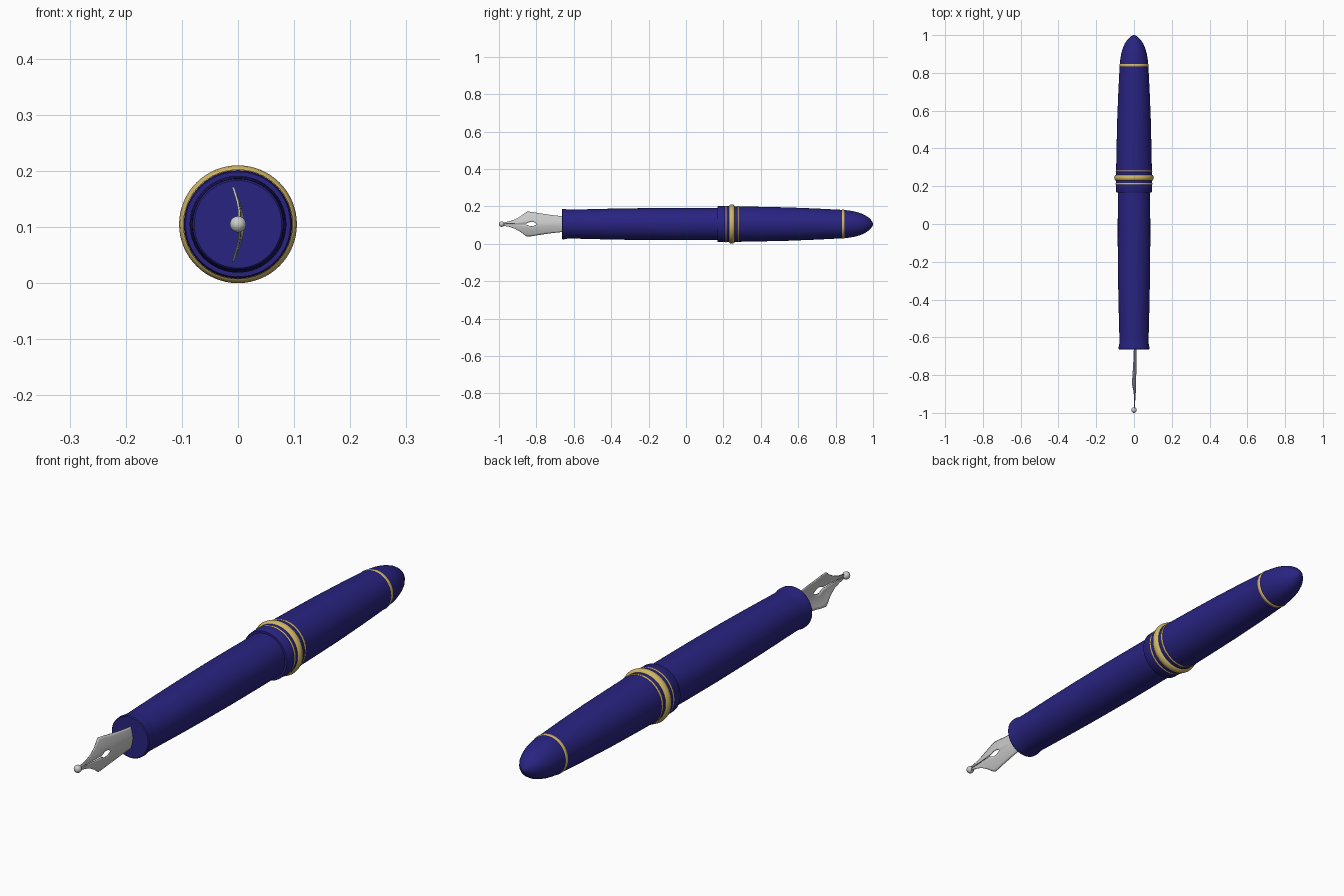
import bpy, bmesh, math

if "Cube" in bpy.data.objects:
    bpy.data.objects.remove(bpy.data.objects["Cube"])

ZC = 0.105  # height of the pen axis


def material(name, rgb):
    m = bpy.data.materials.new(name)
    m.diffuse_color = (*rgb, 1)
    m.use_nodes = True
    m.node_tree.nodes["Principled BSDF"].inputs["Base Color"].default_value = m.diffuse_color
    return m


BLUE = material("blue_resin", (0.022, 0.017, 0.22))
GOLD = material("gold", (0.62, 0.46, 0.13))


def finish(bm, name, mat=None, angle=35):
    bmesh.ops.remove_doubles(bm, verts=bm.verts, dist=1e-5)
    bmesh.ops.recalc_face_normals(bm, faces=bm.faces)
    me = bpy.data.meshes.new(name)
    bm.to_mesh(me)
    bm.free()
    ob = bpy.data.objects.new(name, me)
    bpy.context.collection.objects.link(ob)
    ob.location.z = ZC
    if mat:
        me.materials.append(mat)
    bpy.ops.object.select_all(action='DESELECT')
    bpy.context.view_layer.objects.active = ob
    ob.select_set(True)
    bpy.ops.object.shade_smooth_by_angle(angle=math.radians(angle))
    return ob


def lathe(name, profile, mat, closed=False, n=64):
    """Revolve (y, radius) points about the y axis."""
    bm = bmesh.new()
    rings = [[bm.verts.new((r * math.cos(2 * math.pi * i / n), y, r * math.sin(2 * math.pi * i / n)))
              for i in range(n)] for y, r in profile]
    pairs = list(zip(rings, rings[1:]))
    if closed:
        pairs.append((rings[-1], rings[0]))
    for a, b in pairs:
        for i in range(n):
            j = (i + 1) % n
            bm.faces.new((a[i], a[j], b[j], b[i]))
    if not closed:
        bm.faces.new(rings[0])
        bm.faces.new(rings[-1])
    return finish(bm, name, mat)


# Barrel with flared grip end
lathe("barrel", [(-0.664, 0.078), (-0.661, 0.081), (-0.652, 0.0815), (-0.635, 0.078), (-0.61, 0.0772),
                 (-0.52, 0.0795), (-0.4, 0.0825), (-0.28, 0.0845), (-0.1, 0.0862), (0.05, 0.086),
                 (0.2, 0.085)], BLUE)

# Cap: lip, body, rounded end
lathe("cap_lip", [(0.168, 0.083), (0.168, 0.0935), (0.171, 0.0955), (0.21, 0.0965), (0.25, 0.0965)], BLUE)
lathe("cap_body", [(0.24, 0.0955), (0.29, 0.0945), (0.4, 0.0925), (0.55, 0.089), (0.7, 0.083),
                   (0.838, 0.076)], BLUE)
lathe("cap_end", [(0.836, 0.076), (0.87, 0.073), (0.9, 0.068), (0.93, 0.0595), (0.955, 0.049),
                  (0.975, 0.036), (0.99, 0.021), (0.997, 0.011), (1.0, 0.003)], BLUE)

# Gold trim bands: (name, position, ring radius, half width, half depth)
for name, y, r, w, d in (("main_band", 0.245, 0.0925, 0.0165, 0.0125),
                         ("front_thin_band", 0.213, 0.0945, 0.0045, 0.0035),
                         ("rear_thin_band", 0.28, 0.0935, 0.0045, 0.0035),
                         ("end_band", 0.84, 0.074, 0.008, 0.0035)):
    lathe(name, [(y + w * math.cos(k * math.pi / 6), r + d * math.sin(k * math.pi / 6))
                 for k in range(12)], GOLD, closed=True)

# Nib: curved blade standing in the y-z plane, split by slit and breather hole
# stations: (y, half height, slit half height, centre x)
STATIONS = [(-0.98, 0.008, 0.001, 0.003), (-0.945, 0.014, 0.0015, 0.004), (-0.915, 0.024, 0.002, 0.006),
            (-0.885, 0.041, 0.0025, 0.008), (-0.855, 0.063, 0.003, 0.01), (-0.847, 0.0665, 0.006, 0.01),
            (-0.833, 0.065, 0.012, 0.01), (-0.815, 0.0625, 0.011, 0.01), (-0.795, 0.059, 0, 0.01),
            (-0.72, 0.048, 0, 0.01), (-0.67, 0.0425, 0, 0.01), (-0.63, 0.04, 0, 0.01)]
COLS = 6
bm = bmesh.new()
for side in (1, -1):
    grid = []
    for y, h, s, cx in STATIONS:
        row = []
        for k in range(COLS + 1):
            z = s + (h - s) * k / COLS
            x = cx - 0.019 * (z / 0.066) ** 1.6
            row.append(bm.verts.new((x, y, side * z)))
        grid.append(row)
    for a, b in zip(grid, grid[1:]):
        for k in range(COLS):
            bm.faces.new((a[k], a[k + 1], b[k + 1], b[k]))
nib = finish(bm, "nib")
sol = nib.modifiers.new("thickness", 'SOLIDIFY')
sol.thickness = 0.004
sol.offset = 0

# Writing ball at the tip
bm = bmesh.new()
bmesh.ops.create_uvsphere(bm, u_segments=24, v_segments=16, radius=0.0145)
ball = finish(bm, "tip_ball", angle=60)
ball.location = (0, -0.9855, ZC)
